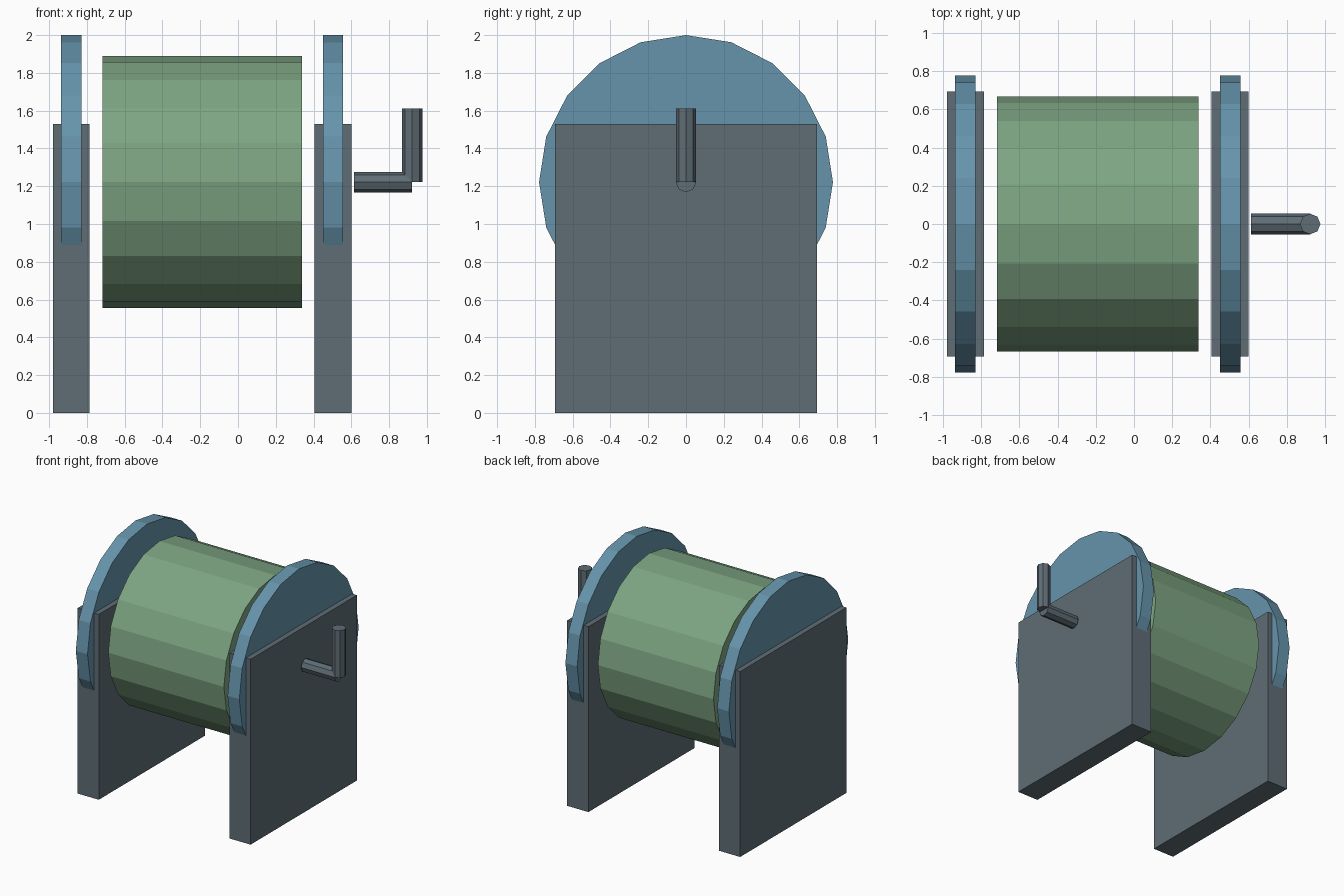
import bpy
from math import pi
from mathutils import Matrix

if "Cube" in bpy.data.objects:
    bpy.data.objects.remove(bpy.data.objects["Cube"], do_unlink=True)

import bmesh


def linear(c):
    c /= 255
    return c / 12.92 if c <= 0.04045 else ((c + 0.055) / 1.055) ** 2.4


def material(name, r, g, b):
    mat = bpy.data.materials.new(name)
    mat.use_nodes = True
    color = (linear(r), linear(g), linear(b), 1)
    mat.diffuse_color = color
    mat.node_tree.nodes["Principled BSDF"].inputs["Base Color"].default_value = color
    return mat


def add_object(name, bm, mat):
    mesh = bpy.data.meshes.new(name)
    bm.to_mesh(mesh)
    bm.free()
    mesh.materials.append(mat)
    bpy.context.collection.objects.link(bpy.data.objects.new(name, mesh))


def box(name, x0, x1, half_y, top, mat):
    bm = bmesh.new()
    place = Matrix.Translation(((x0 + x1) / 2, 0, top / 2))
    bmesh.ops.create_cube(bm, size=1, matrix=place @ Matrix.Diagonal((x1 - x0, 2 * half_y, top, 1)))
    add_object(name, bm, mat)


def cylinder(name, sides, radius, length, center, mat, along_x=True):
    # A corner of the polygon always points straight up when lying along x
    bm = bmesh.new()
    turn = Matrix.Rotation(pi / 2, 4, "Y") if along_x else Matrix.Identity(4)
    bmesh.ops.create_cone(bm, cap_ends=True, segments=sides, radius1=radius, radius2=radius,
                          depth=length, matrix=Matrix.Translation(center) @ turn)
    add_object(name, bm, mat)


slate = material("slate grey", 95, 109, 117)
blue = material("steel blue", 102, 148, 172)
green = material("sage green", 126, 165, 131)

AXLE = 1.222

# Upright plates with a round flange set in each
for side, x in (("right", -0.883), ("left", 0.503)):
    box(side + "_support", x - 0.097, x + 0.097, 0.693, 1.53, slate)
    cylinder(side + "_flange", 20, 0.778, 0.107, (x, 0, AXLE), blue)

# Drum between the plates
cylinder("drum", 20, 0.667, 1.056, (-0.19, 0, AXLE), green)

# Crank arm and upright handle
cylinder("crank_arm", 8, 0.054, 0.307, (0.767, 0, AXLE), slate)
cylinder("crank_handle", 8, 0.054, 0.39, (0.922, 0, AXLE + 0.195), slate, along_x=False)
